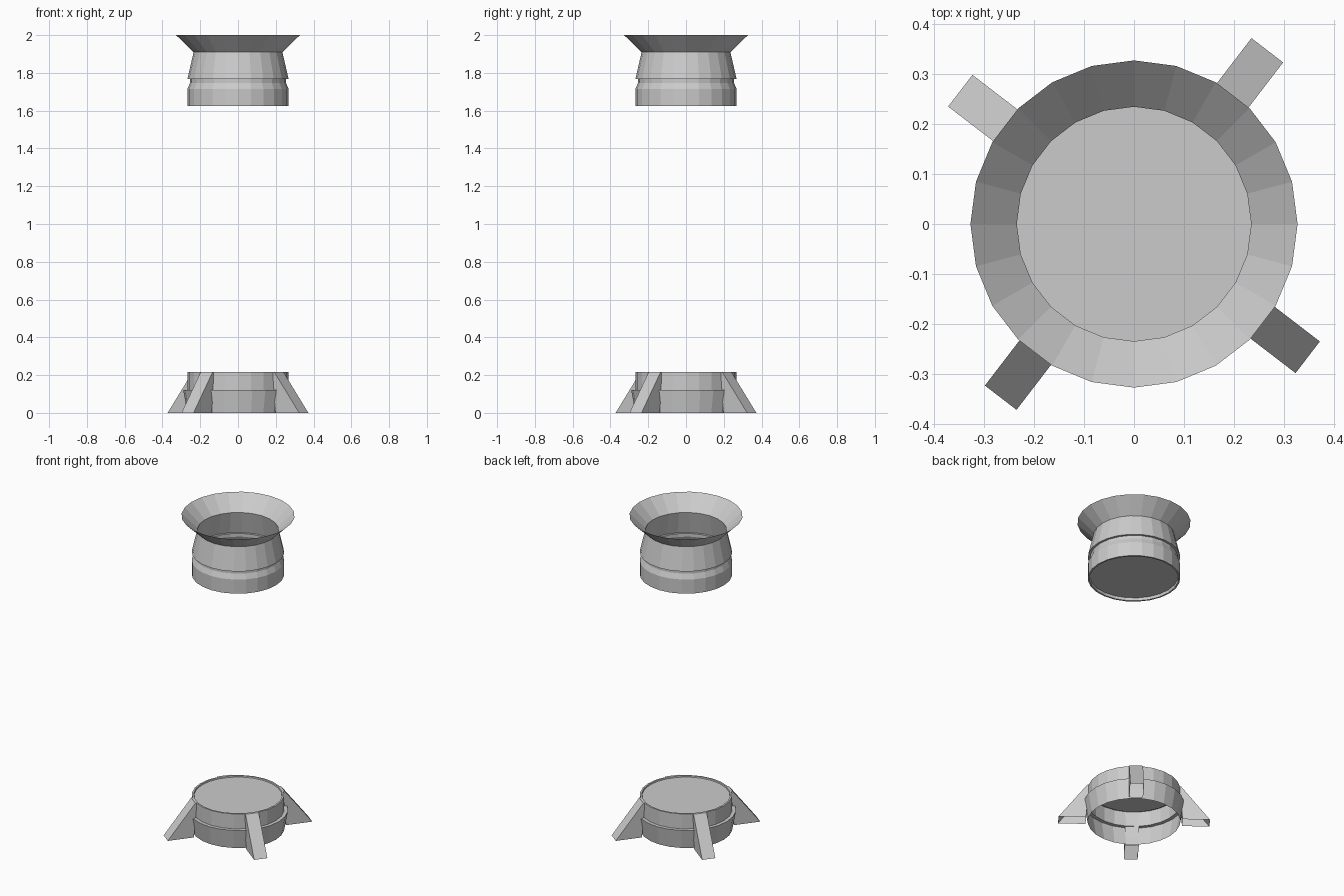
import bpy, bmesh, math

if "Cube" in bpy.data.objects:
    bpy.data.objects.remove(bpy.data.objects["Cube"])

SIDES = 24


def finish(bm, name):
    bmesh.ops.recalc_face_normals(bm, faces=bm.faces)
    mesh = bpy.data.meshes.new(name)
    bm.to_mesh(mesh)
    bm.free()
    obj = bpy.data.objects.new(name, mesh)
    bpy.context.collection.objects.link(obj)
    return obj


def lathe(name, profile):
    """Spin (radius, z) points into a flat-faced shell; the last ring gets a lid."""
    bm = bmesh.new()
    rings = []
    for r, z in profile:
        rings.append([bm.verts.new((r * math.cos(2 * math.pi * i / SIDES),
                                    r * math.sin(2 * math.pi * i / SIDES), z))
                      for i in range(SIDES)])
    for a, b in zip(rings, rings[1:]):
        for i in range(SIDES):
            j = (i + 1) % SIDES
            bm.faces.new((a[i], a[j], b[j], b[i]))
    bm.faces.new(rings[-1])
    return finish(bm, name)


def fin(name, angle, width=0.08):
    """Wedge-shaped foot, open underneath."""
    profile = [(0.28, 0), (0.439, 0), (0.272, 0.217), (0.262, 0.217)]
    c, s = math.cos(angle), math.sin(angle)
    bm = bmesh.new()
    sides = [[bm.verts.new((r * c - t * s, r * s + t * c, z)) for r, z in profile]
             for t in (-width / 2, width / 2)]
    a, b = sides
    bm.faces.new(a)
    bm.faces.new(b)
    for i in (1, 2, 3):
        j = (i + 1) % 4
        bm.faces.new((a[i], a[j], b[j], b[i]))
    return finish(bm, name)


# Upper collar: flared funnel, tapered neck, groove, lower band, recessed floor
lathe("upper_collar", [(0.328, 2.0), (0.235, 1.91), (0.268, 1.767), (0.254, 1.767),
                       (0.254, 1.747), (0.268, 1.715), (0.268, 1.625),
                       (0.258, 1.625), (0.256, 1.643)])

# Base: skirt widening upward to a ledge, then a capped band
lathe("base", [(0.268, 0), (0.29, 0.122), (0.268, 0.122), (0.268, 0.217),
               (0.257, 0.217), (0.255, 0.21)])

# Four feet centred on the flat sides
for k in range(4):
    fin(f"foot_{k + 1}", math.radians(52.5 + 90 * k))
